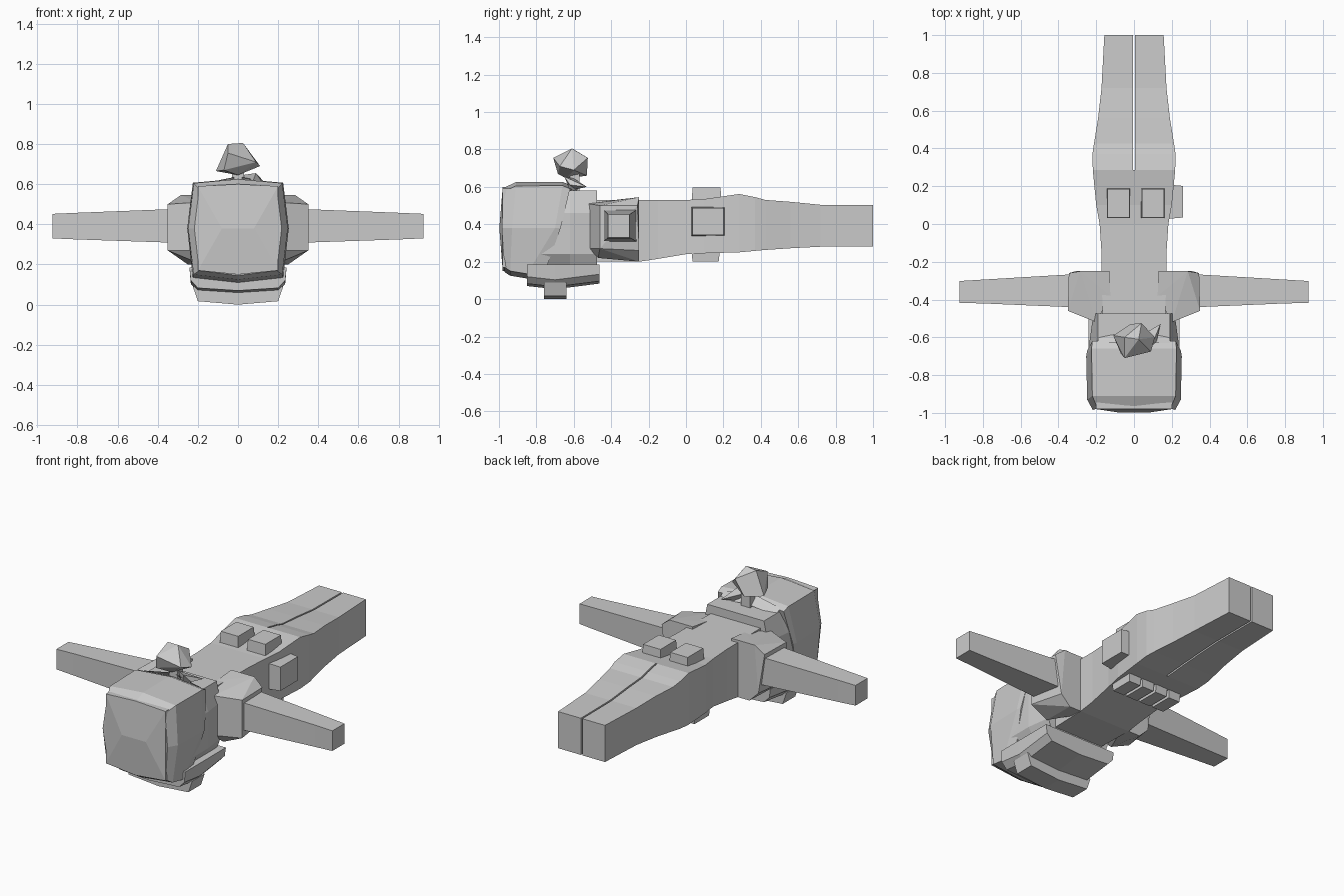
import bpy, bmesh
from mathutils import Vector


def finish(name, bm):
    bmesh.ops.recalc_face_normals(bm, faces=bm.faces)
    me = bpy.data.meshes.new(name)
    bm.to_mesh(me)
    bm.free()
    ob = bpy.data.objects.new(name, me)
    bpy.context.collection.objects.link(ob)
    return ob


def loft(name, rings):
    """Skin a list of equal-sized closed rings and cap both ends."""
    bm = bmesh.new()
    vs = [[bm.verts.new(p) for p in r] for r in rings]
    n = len(rings[0])
    for a, b in zip(vs, vs[1:]):
        for i in range(n):
            j = (i + 1) % n
            bm.faces.new((a[i], a[j], b[j], b[i]))
    bm.faces.new(vs[0])
    bm.faces.new(vs[-1])
    return finish(name, bm)


def hull(name, pts):
    bm = bmesh.new()
    for p in pts:
        bm.verts.new(p)
    bmesh.ops.convex_hull(bm, input=bm.verts)
    bmesh.ops.dissolve_limit(bm, angle_limit=0.02, verts=bm.verts, edges=bm.edges)
    return finish(name, bm)


def pouch(name, c, size, axis, out):
    """Box whose outward face (axis, sign out) is slightly smaller."""
    pts = []
    for sx in (-1, 1):
        for sy in (-1, 1):
            for sz in (-1, 1):
                s = [sx, sy, sz]
                k = 0.93 if s[axis] == out else 1
                pts.append([c[i] + s[i] * size[i] / 2 * (1 if i == axis else k)
                            for i in range(3)])
    return hull(name, pts)


def rect_y(y, x0, x1, z0, z1):
    return [(x0, y, z0), (x1, y, z0), (x1, y, z1), (x0, y, z1)]


def rect_x(x, y0, y1, z0, z1):
    return [(x, y0, z0), (x, y1, z0), (x, y1, z1), (x, y0, z1)]


# Torso, lying along y
torso = [(-0.50, 0.165, 0.20, 0.53), (-0.25, 0.172, 0.20, 0.53),
         (-0.15, 0.172, 0.215, 0.53), (0.0, 0.182, 0.24, 0.53),
         (0.10, 0.20, 0.245, 0.535), (0.285, 0.218, 0.25, 0.562)]
loft("torso", [rect_y(y, -w, w, a, b) for y, w, a, b in torso])

# Legs, arms and shoulder pads on both sides
leg = [(0.285, 0.218, 0.25, 0.562), (0.37, 0.22, 0.258, 0.545),
       (0.425, 0.212, 0.263, 0.53), (0.56, 0.19, 0.272, 0.52),
       (0.72, 0.172, 0.28, 0.504), (1.0, 0.157, 0.28, 0.502)]
arm = [(0.22, -0.445, -0.26, 0.305, 0.48), (0.81, -0.42, -0.295, 0.325, 0.457),
       (0.925, -0.418, -0.302, 0.33, 0.452)]
pad = [(0.13, -0.25, 0.545), (0.285, -0.25, 0.545), (0.345, -0.26, 0.50), (0.31, -0.25, 0.26),
       (0.25, -0.25, 0.20), (0.13, -0.25, 0.20), (0.125, -0.38, 0.53),
       (0.35, -0.46, 0.50), (0.35, -0.46, 0.27), (0.23, -0.47, 0.22),
       (0.20, -0.52, 0.51), (0.20, -0.52, 0.27)]
for s, side in ((-1, "left"), (1, "right")):
    loft(side + "_leg", [rect_y(y, s * 0.005, s * w, a, b) for y, w, a, b in leg])
    loft(side + "_arm", [rect_x(s * x, *r) for x, *r in arm])
    hull(side + "_shoulder_pad", [(s * x, y, z) for x, y, z in pad])

# Head block behind the helmet
head = [(-0.80, 0.19, 0.235), (-0.62, 0.19, 0.235), (-0.475, 0.19, 0.215)]
loft("head", [[(-t, y, 0.58), (t, y, 0.58), (m, y, 0.46), (m, y, 0.24), (t, y, 0.17),
               (-t, y, 0.17), (-m, y, 0.24), (-m, y, 0.46)] for y, t, m in head])


# Helmet: bulging shell with a slanted rear edge
def helmet_ring(ys, k, bottom, top):
    yt, ym, yb = ys
    r = [(0, yt, top), (0.225, yt, top - 0.02), (0.253, ym, 0.38),
         (0.225, yb, bottom + 0.025), (0, yb, bottom)]
    r += [(-x, y, z) for x, y, z in r[3:0:-1]]
    return [(x * k, y, z) for x, y, z in r]


loft("helmet", [helmet_ring((-0.62, -0.67, -0.74), 0.98, 0.16, 0.61),
                helmet_ring((-0.66, -0.70, -0.85), 1.0, 0.11, 0.627),
                helmet_ring((-0.91, -0.93, -0.94), 0.98, 0.125, 0.625),
                helmet_ring((-0.975, -0.985, -0.97), 0.86, 0.145, 0.595)])
hull("helmet_brow", [(x, y, z) for x, z in ((-0.2, 0.59), (0.2, 0.59), (-0.2, 0.17), (0.2, 0.17),
                                           (0, 0.6), (0, 0.15))
                     for y in (-0.93, -0.98)]
     + [(x, -0.998, 0.38) for x in (-0.08, 0.08)])


# Face guard wrapping the underside, and the visor on it
def guard_ring(y, low):
    out = [(-0.242, y, 0.185), (-0.235, y, low + 0.045), (-0.20, y, low + 0.008), (0, y, low - 0.005)]
    out += [(-x, y, z) for x, y, z in out[2::-1]]
    return out


loft("face_guard", [guard_ring(-0.85, 0.075), guard_ring(-0.70, 0.058), guard_ring(-0.462, 0.088)])
loft("visor", [[(-0.225, y, 0.09), (-0.20, y, 0.017), (0, y, 0.0), (0.20, y, 0.017), (0.225, y, 0.09)]
               for y in (-0.76, -0.64)])

# Faceted hair bun with its tie and loose locks
hull("hair_bun", [(-0.11, -0.59, 0.665), (-0.05, -0.60, 0.80), (0.025, -0.61, 0.805),
                  (0.11, -0.60, 0.69), (0.04, -0.525, 0.755), (-0.02, -0.53, 0.66),
                  (-0.05, -0.71, 0.755), (0.09, -0.675, 0.71), (0.0, -0.64, 0.645),
                  (-0.07, -0.685, 0.67)])
hull("hair_tie", [(x, y, z) for x in (-0.03, 0.03) for y in (-0.62, -0.57) for z in (0.58, 0.68)])
hull("right_lock", [(0.14, -0.53, 0.60), (0.02, -0.60, 0.645), (0.09, -0.65, 0.655),
                    (0.06, -0.62, 0.58), (0.12, -0.62, 0.61)])
for s, side in ((-1, "left"), (1, "right")):
    hull(side + "_hair_flap", [(s * 0.02, -0.63, 0.635), (s * 0.19, -0.63, 0.60),
                               (s * 0.19, -0.59, 0.57), (s * 0.02, -0.58, 0.59)])

# Pouches: two on the back, one on the right hip, a row on the belt
pouch("back_pouch_left", (-0.082, 0.11, 0.56), (0.125, 0.16, 0.075), 2, 1)
pouch("back_pouch_right", (0.10, 0.11, 0.56), (0.125, 0.16, 0.075), 2, 1)
pouch("hip_pouch", (0.222, 0.118, 0.415), (0.075, 0.18, 0.155), 0, 1)
for i in range(4):
    pouch(f"belt_pouch_{i + 1}", (-0.141 + 0.094 * i, 0.105, 0.225), (0.082, 0.15, 0.05), 2, -1)
